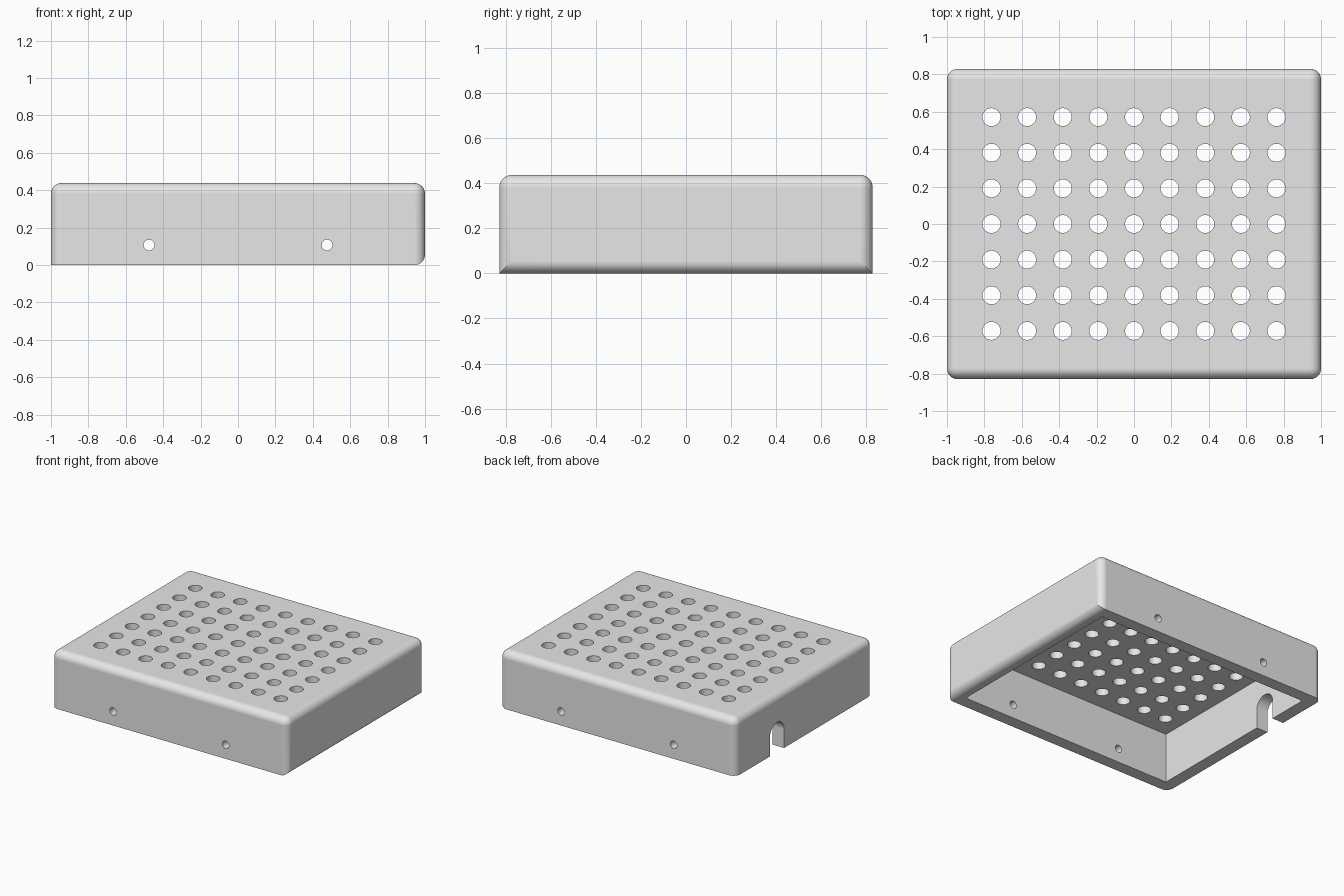
import bpy, bmesh, math
from mathutils import Matrix, Vector

cube = bpy.data.objects.get("Cube")
if cube:
    bpy.data.objects.remove(cube, do_unlink=True)

LX, LY, H = 1.0, 0.829, 0.438        # half length, half width, height
WALL, ROOF, R = 0.095, 0.057, 0.057  # wall, roof and edge radius
PITCH = 0.1905

grey = bpy.data.materials.new("light grey")
grey.use_nodes = True
grey.diffuse_color = (0.8, 0.8, 0.8, 1)
grey.node_tree.nodes["Principled BSDF"].inputs["Base Color"].default_value = grey.diffuse_color


def box(bm, lo, hi):
    lo, hi = Vector(lo), Vector(hi)
    m = Matrix.Translation((lo + hi) / 2) @ Matrix.Diagonal((hi - lo).to_4d())
    m[3][3] = 1
    bmesh.ops.create_cube(bm, size=1, matrix=m)


def cylinder(bm, centre, radius, depth, turn=0):
    m = Matrix.Translation(centre) @ Matrix.Rotation(turn, 4, "X")
    bmesh.ops.create_cone(bm, cap_ends=True, segments=32, radius1=radius,
                          radius2=radius, depth=depth, matrix=m)


def prism(bm, points, along):
    face = bm.faces.new([bm.verts.new(p) for p in points])
    out = bmesh.ops.extrude_face_region(bm, geom=[face], use_keep_orig=True)
    moved = [v for v in out["geom"] if isinstance(v, bmesh.types.BMVert)]
    bmesh.ops.translate(bm, verts=moved, vec=along)


def make_object(name, bm):
    bmesh.ops.recalc_face_normals(bm, faces=bm.faces)
    mesh = bpy.data.meshes.new(name)
    bm.to_mesh(mesh)
    bm.free()
    mesh.materials.append(grey)
    obj = bpy.data.objects.new(name, mesh)
    bpy.context.collection.objects.link(obj)
    return obj


def cut(target, cutter):
    cutter.hide_render = True
    mod = target.modifiers.new("cut", "BOOLEAN")
    mod.operation, mod.solver, mod.object = "DIFFERENCE", "EXACT", cutter
    bpy.context.view_layer.objects.active = target
    bpy.ops.object.modifier_apply(modifier=mod.name)
    bpy.data.objects.remove(cutter, do_unlink=True)


# Outer cover, rounded everywhere except around the open bottom
bm = bmesh.new()
box(bm, (-LX, -LY, 0), (LX, LY, H))
rounded = [e for e in bm.edges if any(v.co.z > H / 2 for v in e.verts)]
bmesh.ops.bevel(bm, geom=rounded, offset=R, segments=10, profile=0.5, affect="EDGES")
cover = make_object("vented_cover", bm)

# Hollow inside, open at the bottom
bm = bmesh.new()
box(bm, (WALL - LX, WALL - LY, -0.1), (LX - WALL, LY - WALL, H - ROOF))
cut(cover, make_object("cavity_cutter", bm))

bm = bmesh.new()
# Grid of vent holes
for i in range(-4, 5):
    for j in range(-3, 4):
        cylinder(bm, (i * PITCH, j * PITCH, 0.42), 0.048, 0.2)
# Screw holes through the front and back walls
for side in (-1, 1):
    cylinder(bm, (side * 0.476, 0, 0.107), 0.0285, 2, math.pi / 2)
# Round-topped cable slot in the right wall
slot = [(-1.1, 0.415, -0.1), (-1.1, 0.245, -0.1)]
for k in range(17):
    a = math.pi * k / 16
    slot.append((-1.1, 0.33 - 0.085 * math.cos(a), 0.143 + 0.085 * math.sin(a)))
prism(bm, slot, (0.3, 0, 0))
# Rounded lower edge of the left wall
edge = [(LX - R, -1, -0.1), (1.1, -1, -0.1), (1.1, -1, R)]
for k in range(11):
    a = math.pi / 2 * k / 10
    edge.append((LX - R + R * math.cos(a), -1, R - R * math.sin(a)))
prism(bm, edge, (0, 2, 0))
cut(cover, make_object("opening_cutter", bm))

# Smooth rounds, crisp rims
bpy.ops.object.select_all(action="DESELECT")
cover.select_set(True)
bpy.context.view_layer.objects.active = cover
bpy.ops.object.shade_smooth_by_angle(angle=math.radians(30))
flat = cover.modifiers.new("flat_faces", "WEIGHTED_NORMAL")
flat.keep_sharp = True
